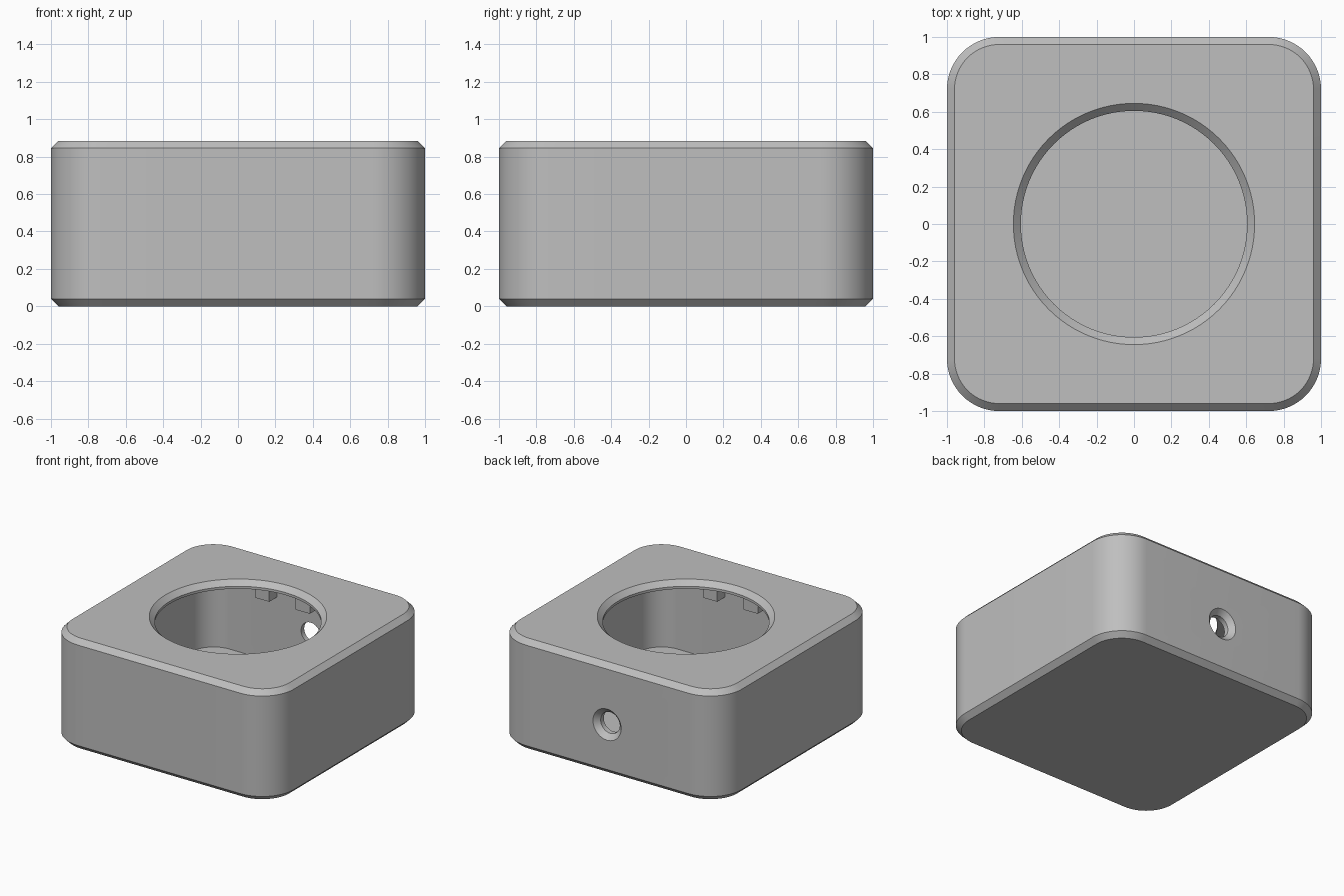
import bpy
import bmesh
from math import cos, sin, pi
from mathutils import Matrix

if "Cube" in bpy.data.objects:
    bpy.data.objects.remove(bpy.data.objects["Cube"])

HEIGHT = 0.885
BEVEL = 0.04
WALL = 0.08
RADIUS = 0.28
FLOOR = WALL
CEILING = HEIGHT - 0.06

grey = bpy.data.materials.new("plain grey")
grey.use_nodes = True
colour = (0.52, 0.52, 0.52, 1)
grey.diffuse_color = colour
grey.node_tree.nodes["Principled BSDF"].inputs["Base Color"].default_value = colour


def rounded_square(inset, z, steps=16):
    """Ring of a square with round corners, moved inwards by inset."""
    r, c = RADIUS - inset, 1 - RADIUS
    ring = []
    for k, (sx, sy) in enumerate([(1, 1), (-1, 1), (-1, -1), (1, -1)]):
        for i in range(steps + 1):
            a = (k + i / steps) * pi / 2
            ring.append((sx * c + r * cos(a), sy * c + r * sin(a), z))
    return ring


def circle(r, z, sides=96):
    return [(r * cos(2 * pi * i / sides), r * sin(2 * pi * i / sides), z)
            for i in range(sides)]


def loft(name, rings, matrix=None):
    """Closed solid through a stack of matching rings."""
    bm = bmesh.new()
    loops = [[bm.verts.new(p) for p in ring] for ring in rings]
    n = len(loops[0])
    for low, high in zip(loops, loops[1:]):
        for i in range(n):
            j = (i + 1) % n
            bm.faces.new((low[i], low[j], high[j], high[i]))
    bm.faces.new(list(reversed(loops[0])))
    bm.faces.new(loops[-1])
    if matrix:
        bm.transform(matrix)
    bmesh.ops.recalc_face_normals(bm, faces=bm.faces)
    mesh = bpy.data.meshes.new(name)
    bm.to_mesh(mesh)
    bm.free()
    mesh.materials.append(grey)
    obj = bpy.data.objects.new(name, mesh)
    bpy.context.collection.objects.link(obj)
    return obj


def select_only(obj):
    bpy.ops.object.select_all(action="DESELECT")
    obj.select_set(True)
    bpy.context.view_layer.objects.active = obj


def cut(target, cutter):
    cutter.hide_render = True
    mod = target.modifiers.new("cut", "BOOLEAN")
    mod.operation = "DIFFERENCE"
    mod.solver = "EXACT"
    mod.object = cutter
    select_only(target)
    bpy.ops.object.modifier_apply(modifier=mod.name)
    bpy.data.objects.remove(cutter)


# Housing with chamfered top and bottom edges
housing = loft("housing", [
    rounded_square(BEVEL, 0), rounded_square(0, BEVEL),
    rounded_square(0, HEIGHT - BEVEL), rounded_square(BEVEL, HEIGHT)])

# Hollow inside
cut(housing, loft("cavity_cutter", [
    rounded_square(WALL, FLOOR), rounded_square(WALL, CEILING)]))

# Round top opening with a chamfered rim
rim = 0.605
cut(housing, loft("opening_cutter", [
    circle(rim, HEIGHT / 2), circle(rim, HEIGHT - BEVEL),
    circle(rim + 2 * BEVEL, HEIGHT + BEVEL)]))

# Countersunk cable hole through the back wall
bore = 0.085
to_back = Matrix.Translation((0, 0, 0.4)) @ Matrix.Rotation(-pi / 2, 4, "X")
cut(housing, loft("cable_hole_cutter", [
    circle(bore, 0.8, 48), circle(bore, 1 - BEVEL, 48),
    circle(bore + 2 * BEVEL, 1 + BEVEL, 48)], to_back))

select_only(housing)
bpy.ops.object.shade_smooth_by_angle(angle=pi / 6)

# Small blocks under the ceiling, along the front and back walls
block_width, block_depth, block_bottom = 0.125, 0.1, 0.61
for side, sign in (("front", -1), ("back", 1)):
    for place, x in (("right", -0.36), ("middle", 0), ("left", 0.36)):
        y = sign * (1 - WALL - block_depth / 2)
        corners = [(-1, -1), (1, -1), (1, 1), (-1, 1)]
        loft(f"{side}_{place}_block", [
            [(x + cx * block_width / 2, y + cy * block_depth / 2, z)
             for cx, cy in corners] for z in (block_bottom, CEILING)])
